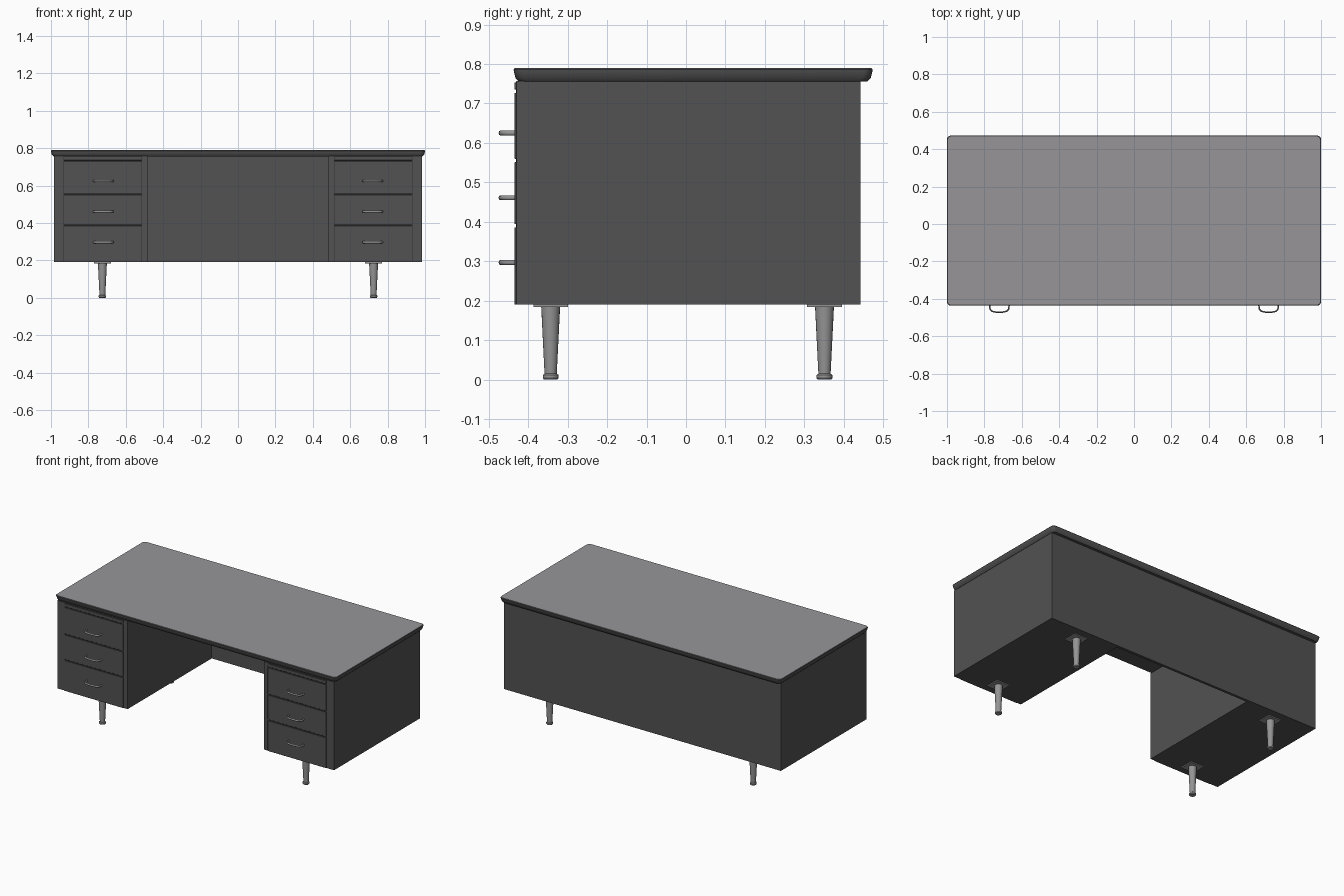
import bpy, bmesh, math
from mathutils import Vector

if "Cube" in bpy.data.objects:
    bpy.data.objects.remove(bpy.data.objects["Cube"])


def material(name, r, g, b):
    m = bpy.data.materials.new(name)
    m.diffuse_color = (r, g, b, 1)
    m.use_nodes = True
    m.node_tree.nodes["Principled BSDF"].inputs["Base Color"].default_value = m.diffuse_color
    return m


BODY = material("charcoal body", 0.085, 0.085, 0.085)
TOP = material("grey work surface", 0.31, 0.30, 0.315)
SEAM = material("dark seam", 0.03, 0.03, 0.03)
METAL = material("grey metal", 0.30, 0.30, 0.30)


def finish(name, bm, *mats):
    bmesh.ops.recalc_face_normals(bm, faces=bm.faces)
    me = bpy.data.meshes.new(name)
    bm.to_mesh(me)
    bm.free()
    for m in mats:
        me.materials.append(m)
    ob = bpy.data.objects.new(name, me)
    bpy.context.collection.objects.link(ob)
    return ob


def smooth(ob, angle=35):
    bpy.ops.object.select_all(action='DESELECT')
    ob.select_set(True)
    bpy.context.view_layer.objects.active = ob
    bpy.ops.object.shade_smooth_by_angle(angle=math.radians(angle))


def box(name, x0, x1, y0, y1, z0, z1, mat, bevel=0):
    bm = bmesh.new()
    bmesh.ops.create_cube(bm, size=1)
    for v in bm.verts:
        v.co = ((x0 + x1) / 2 + v.co.x * (x1 - x0),
                (y0 + y1) / 2 + v.co.y * (y1 - y0),
                (z0 + z1) / 2 + v.co.z * (z1 - z0))
    if bevel:
        bmesh.ops.bevel(bm, geom=bm.edges[:], offset=bevel, segments=1, affect='EDGES')
    return finish(name, bm, mat)


def loft(name, rings, *mats):
    """Skin a stack of equal-length rings and cap both ends."""
    bm = bmesh.new()
    vs = [[bm.verts.new(p) for p in ring] for ring in rings]
    n = len(vs[0])
    for a, b in zip(vs, vs[1:]):
        for i in range(n):
            bm.faces.new((a[i], a[(i + 1) % n], b[(i + 1) % n], b[i]))
    bm.faces.new(vs[0])
    cap = bm.faces.new(vs[-1])
    cap.material_index = len(mats) - 1
    return finish(name, bm, *mats)


def rounded_rect(inset, z, r=0.022, steps=5):
    """Outline of the desktop, pulled in by inset."""
    hx, hy, cy = 1.0 - inset, 0.455 - inset, 0.018
    pts = []
    for q, (sx, sy) in enumerate(((1, 1), (-1, 1), (-1, -1), (1, -1))):
        for i in range(steps + 1):
            a = math.pi / 2 * (q + i / steps)
            pts.append((sx * (hx - r) + r * math.cos(a),
                        cy + sy * (hy - r) + r * math.sin(a), z))
    return pts


# Desktop: undercut dark rim, lighter upper face
profile = ((0.014, 0.755), (0.005, 0.764), (0.001, 0.78), (0, 0.786), (0.003, 0.79))
smooth(loft("desktop", [rounded_rect(i, z) for i, z in profile], BODY, TOP))

# Back panel spanning the kneehole
box("modesty_panel", -0.49, 0.49, 0.425, 0.442, 0.19, 0.757, BODY)

FRONT = -0.43
for side, s in (("left", -1), ("right", 1)):
    xs = sorted((s * 0.485, s * 0.985))
    box(side + "_pedestal", *xs, FRONT, 0.442, 0.19, 0.757, BODY)

    # Dark seams behind the drawer fronts, then the fronts themselves
    x0, x1 = sorted((s * 0.514, s * 0.932))
    box(side + "_drawer_seams", x0, x1, FRONT - 0.001, FRONT + 0.002, 0.192, 0.755, SEAM)
    box(side + "_writing_slide", x0 + 0.001, x1 - 0.001, FRONT - 0.005, FRONT + 0.01,
        0.735, 0.753, BODY, 0.001)
    for k, (z0, z1) in enumerate(((0.19, 0.386), (0.394, 0.551), (0.559, 0.727))):
        box(f"{side}_drawer_{k + 1}", x0 + 0.001, x1 - 0.001, FRONT - 0.004, FRONT + 0.01,
            z0, z1, BODY, 0.001)

    # Bow handles: flat bar swept along a rounded D path
    for k, z in enumerate((0.297, 0.461, 0.625)):
        path = []
        for i in range(17):
            a = math.pi * i / 16
            c, d = math.cos(a), math.sin(a)
            path.append(Vector((s * 0.72 + math.copysign(abs(c) ** 0.6, c) * 0.052,
                                FRONT - 0.002 - 0.039 * d ** 0.6, z)))
        rings = []
        for i, p in enumerate(path):
            t = (path[min(i + 1, 16)] - path[max(i - 1, 0)]).normalized()
            nrm = Vector((-t.y, t.x, 0))
            rings.append([p + nrm * 0.004 * math.cos(b) + Vector((0, 0, 0.006 * math.sin(b)))
                          for b in (math.tau * j / 8 for j in range(8))])
        smooth(loft(f"{side}_handle_{k + 1}", rings, METAL), 50)

    # Legs: mounting plate, tapered shaft and foot cap
    for end, y in (("front", -0.343), ("back", 0.351)):
        x = s * 0.725
        box(f"{side}_{end}_leg_plate", x - 0.046, x + 0.046, y - 0.044, y + 0.044,
            0.184, 0.192, METAL)
        shape = ((0.017, 0), (0.020, 0.004), (0.020, 0.012), (0.0155, 0.015), (0.024, 0.186))
        smooth(loft(f"{side}_{end}_leg",
                    [[(x + r * math.cos(math.tau * j / 20), y + r * math.sin(math.tau * j / 20), z)
                      for j in range(20)] for r, z in shape], METAL))
